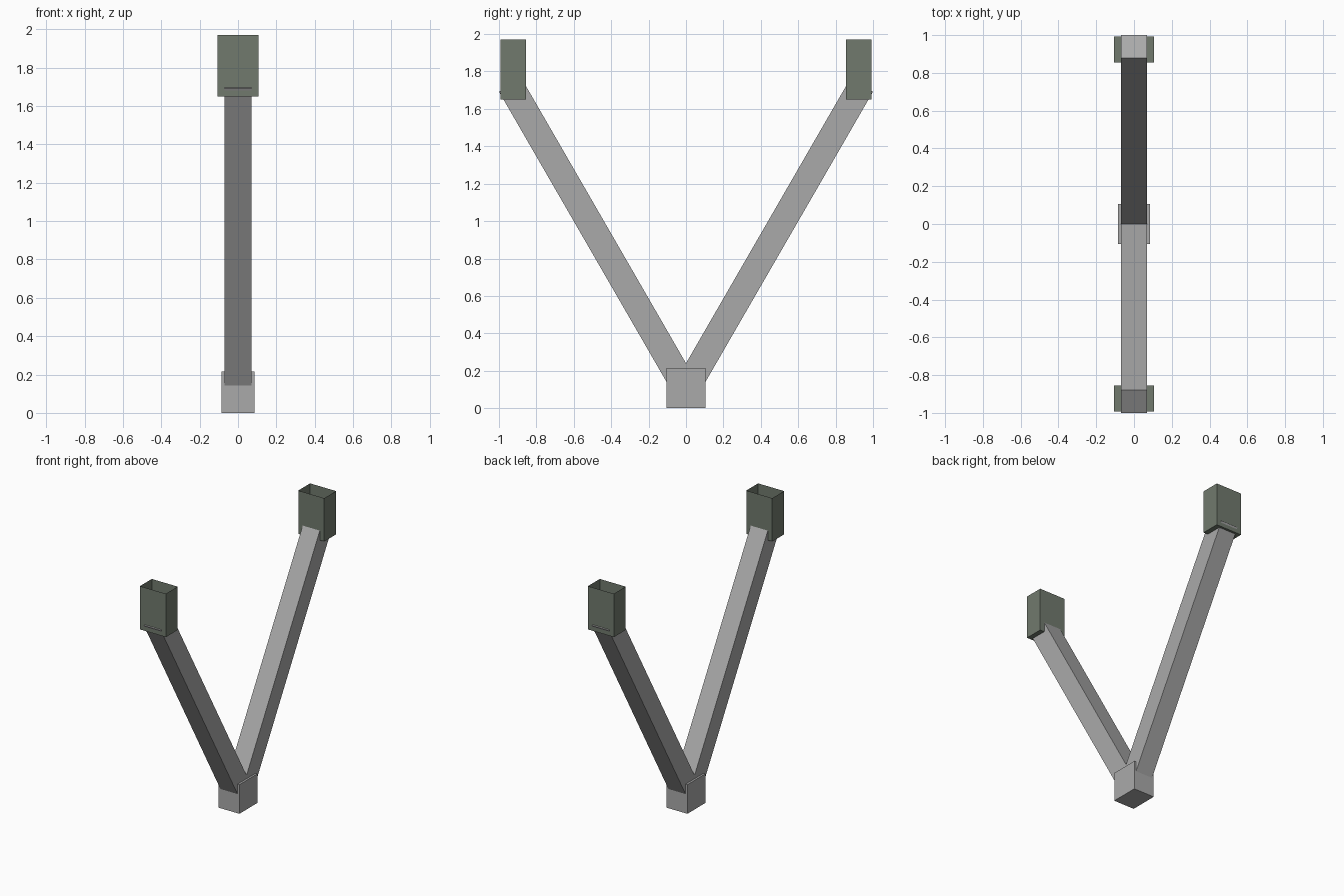
import bpy, bmesh, math
from mathutils import Matrix, Vector

if "Cube" in bpy.data.objects:
    bpy.data.objects.remove(bpy.data.objects["Cube"])


def material(name, rgb):
    m = bpy.data.materials.new(name)
    m.diffuse_color = (*rgb, 1.0)
    m.use_nodes = True
    m.node_tree.nodes["Principled BSDF"].inputs["Base Color"].default_value = m.diffuse_color
    return m


grey = material("metal grey", (0.40, 0.40, 0.40))
green = material("dull green", (0.165, 0.195, 0.155))


def box(name, size, matrix, mat, open_top=False):
    bm = bmesh.new()
    bmesh.ops.create_cube(bm, size=1.0)
    bmesh.ops.scale(bm, vec=Vector(size), verts=bm.verts)
    if open_top:
        bm.normal_update()
        top = [f for f in bm.faces if f.normal.z > 0.9]
        bmesh.ops.delete(bm, geom=top, context='FACES_ONLY')
    bmesh.ops.transform(bm, matrix=matrix, verts=bm.verts)
    mesh = bpy.data.meshes.new(name)
    bm.to_mesh(mesh)
    bm.free()
    mesh.materials.append(mat)
    ob = bpy.data.objects.new(name, mesh)
    bpy.context.collection.objects.link(ob)
    return ob


# Base block where the two arms meet
box("base_block", (0.17, 0.21, 0.215), Matrix.Translation((0, 0, 0.1075)), grey)

ARM_LENGTH = 1.878
for side, label in ((1, "back"), (-1, "front")):
    # Square arm leaning 30 degrees outward from inside the block
    lean = Matrix.Rotation(math.radians(-30 * side), 4, 'X')
    pose = Matrix.Translation((0, 0, 0.10)) @ lean @ Matrix.Translation((0, 0, ARM_LENGTH / 2))
    box(label + "_arm", (0.14, 0.14, ARM_LENGTH), pose, grey)
    # Thin-walled cup, open at the top
    box(label + "_cup", (0.212, 0.138, 0.32),
        Matrix.Translation((0, side * 0.924, 1.81)), green, open_top=True)
